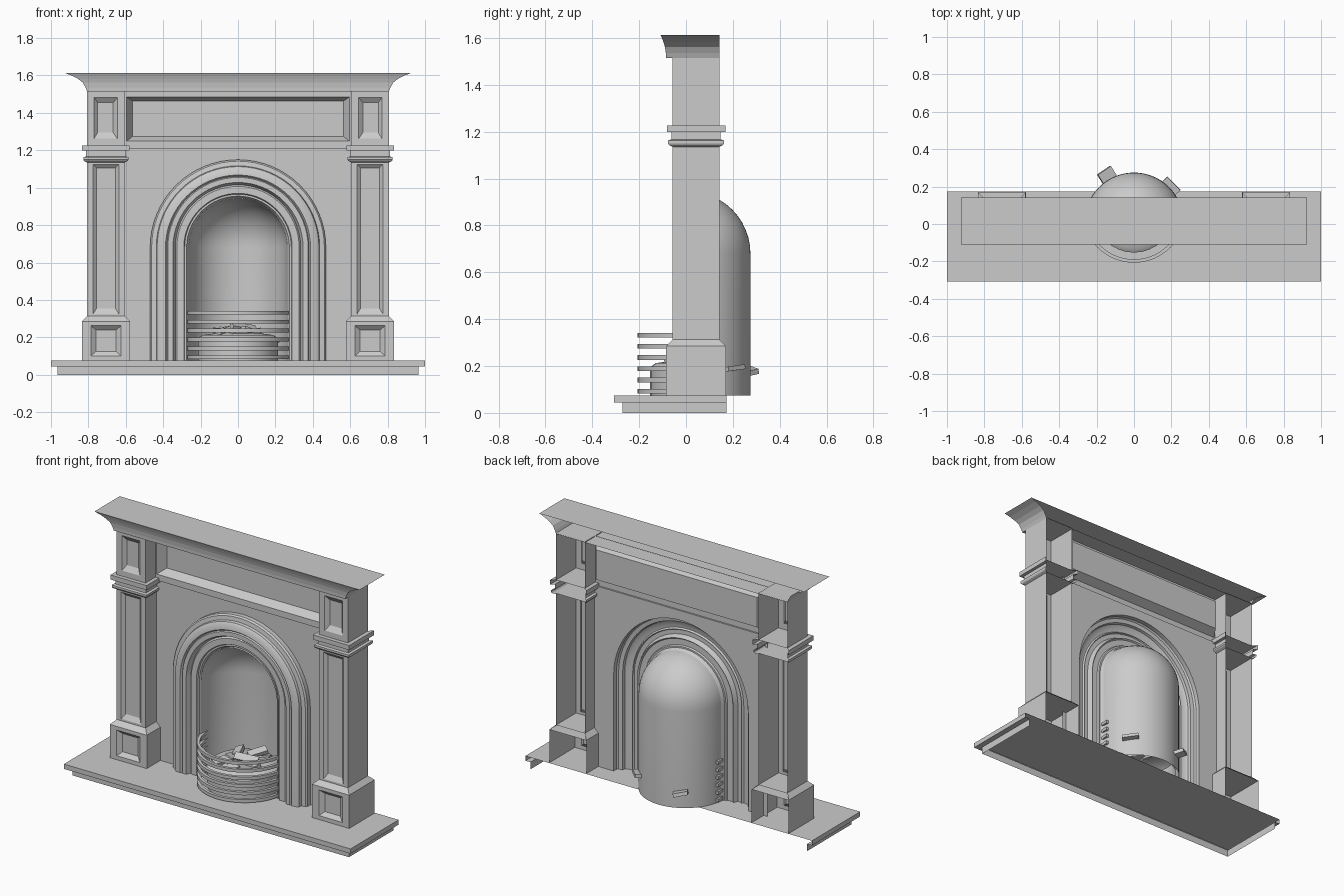
import bpy, bmesh, math, random
from mathutils import Matrix, Euler

if "Cube" in bpy.data.objects:
    bpy.data.objects.remove(bpy.data.objects["Cube"])

random.seed(4)
FLOOR = 0.075          # top of hearth
CZ = 0.68              # spring line of the arch


def make(name, verts, faces, mirror=False, smooth=False):
    me = bpy.data.meshes.new(name)
    me.from_pydata(verts, [], faces)
    bm = bmesh.new()
    bm.from_mesh(me)
    bmesh.ops.recalc_face_normals(bm, faces=bm.faces)
    bm.to_mesh(me)
    bm.free()
    ob = bpy.data.objects.new(name, me)
    bpy.context.collection.objects.link(ob)
    if mirror:
        ob.modifiers.new("mirror", 'MIRROR').use_mirror_merge = False
    if smooth:
        bpy.ops.object.select_all(action='DESELECT')
        ob.select_set(True)
        bpy.context.view_layer.objects.active = ob
        bpy.ops.object.shade_smooth_by_angle(angle=math.radians(32))
    return ob


def loft(rows, closed=False):
    """Join equal-length rows of points with quads."""
    n = len(rows[0])
    verts = [p for r in rows for p in r]
    faces = []
    for i in range(len(rows) - 1):
        for j in range(n if closed else n - 1):
            k = (j + 1) % n
            faces.append((i*n + j, i*n + k, (i+1)*n + k, (i+1)*n + j))
    return verts, faces


def shell(name, sections, bottom=False, top=False, **kw):
    """Open-backed stack of sections (x0, x1, yfront, yback, z)."""
    rows = [[(a, d, z), (a, c, z), (b, c, z), (b, d, z)] for a, b, c, d, z in sections]
    verts, faces = loft(rows)
    if bottom:
        faces.append((0, 1, 2, 3))
    if top:
        e = len(verts)
        faces.append((e-4, e-3, e-2, e-1))
    return make(name, verts, faces, **kw)


def panel(name, rects, **kw):
    """Nested rectangles (x0, x1, z0, z1, y), the last one filled."""
    rows = [[(a, y, c), (b, y, c), (b, y, d), (a, y, d)] for a, b, c, d, y in rects]
    verts, faces = loft(rows, closed=True)
    e = len(verts)
    faces.append((e-4, e-3, e-2, e-1))
    return make(name, verts, faces, **kw)


def arch(r, y, n=32):
    pts = [(-r, y, FLOOR)]
    pts += [(-r*math.cos(math.pi*i/n), y, CZ + r*math.sin(math.pi*i/n)) for i in range(n + 1)]
    return pts + [(r, y, FLOOR)]


# Hearth: stepped slab, open underneath and behind
shell("hearth", [(-.965, .965, -.272, .173, 0), (-.965, .965, -.272, .173, .045),
                 (-1, 1, -.307, .173, .045), (-1, 1, -.307, .173, FLOOR)], top=True)

# Pilasters: base block, shaft and top block with sunk panels
panel("pilaster_base", [(.577, .835, FLOOR, .285, .17), (.577, .835, FLOOR, .285, -.085),
                        (.625, .787, .1, .262, -.085), (.652, .76, .125, .24, -.065)], mirror=True)
shell("pilaster_base_slope", [(.577, .835, -.085, .17, .285), (.605, .807, -.057, .142, .313)], mirror=True)
panel("pilaster_shaft", [(.605, .807, .31, 1.14, .142), (.605, .807, .31, 1.14, -.057),
                         (.637, .775, .325, 1.125, -.057), (.656, .756, .355, 1.105, -.04)], mirror=True)
panel("pilaster_top_block", [(.605, .807, 1.225, 1.52, .142), (.605, .807, 1.225, 1.52, -.057),
                             (.645, .77, 1.262, 1.482, -.057), (.667, .75, 1.295, 1.455, -.037)], mirror=True)

# Capital bands
shell("capital_bands", [(.605, .807, -.057, .142, 1.135), (.59, .823, -.072, .158, 1.143),
                        (.585, .827, -.077, .162, 1.15), (.585, .827, -.077, .162, 1.163),
                        (.6, .812, -.062, .147, 1.167), (.6, .812, -.062, .147, 1.198),
                        (.58, .833, -.082, .168, 1.198), (.58, .833, -.082, .168, 1.227),
                        (.605, .807, -.057, .142, 1.227)], mirror=True)

# Breast wall with arched opening
W = .605
outline = arch(.47, .05) + [(W, .05, FLOOR), (W, .05, 1.21), (-W, .05, 1.21), (-W, .05, FLOOR)]
make("breast_wall", outline, [tuple(range(len(outline)))])

# Frieze with recessed panel
panel("frieze_panel", [(-W, W, 1.21, 1.52, .05), (-W, W, 1.21, 1.52, .04), (-.595, .595, 1.249, 1.484, .04),
                       (-.563, .563, 1.275, 1.463, .095)])

# Mantel shelf with cove moulding
cove = [(.807, -.085, 1.515), (.815, -.086, 1.535), (.83, -.09, 1.562),
        (.855, -.096, 1.582), (.89, -.103, 1.6), (.925, -.109, 1.613)]
shell("mantel_shelf", [(-x, x, y, .142, z) for x, y, z in cove], bottom=True, top=True)

# Arch moulding swept around the opening
profile = [(.47, .05), (.47, .022), (.462, .012), (.437, .008), (.433, -.008), (.42, -.018),
           (.388, -.022), (.38, -.012), (.375, -.02), (.348, -.02), (.335, .01),
           (.327, .0), (.29, .0), (.285, .01), (.275, .01), (.265, .03)]
make("arch_moulding", *loft([arch(r, y) for r, y in profile]), smooth=True)

# Firebox: half cylinder under a quarter dome
R, CY = .265, .01
prof = [(R, FLOOR), (R, CZ)] + [(R*math.cos(t*math.pi/24), CZ + R*math.sin(t*math.pi/24)) for t in range(1, 13)]
make("firebox", *loft([[(r*math.cos(math.pi*i/32), CY + r*math.sin(math.pi*i/32), z)
                        for i in range(33)] for r, z in prof]), smooth=True)

# Bowed grate bars
for k in range(6):
    z = .083 + k*.0477
    ring = []
    for r, h in ((.275, z), (.275, z + .02), (.257, z + .02), (.257, z), (.275, z)):
        ring.append([(r*math.cos(math.pi*i/28), .068 - r*math.sin(math.pi*i/28), h) for i in range(29)])
    verts, faces = loft(ring)
    faces += [(0, 29, 58, 87), (28, 57, 86, 115)]
    make("grate_bar", verts, faces, smooth=True)

# Ember bed
rows = [[(r*math.cos(math.pi*i/16), .06 + r*math.sin(math.pi*i/16), z) for i in range(32)]
        for r, z in ((.213, FLOOR), (.213, .195), (.19, .212), (.1, .225))]
verts, faces = loft(rows, closed=True)
faces.append(tuple(range(96, 128)))
make("ember_bed", verts, faces, smooth=True)


# Fuel chunks
def chunk(loc, size, rot):
    bm = bmesh.new()
    bmesh.ops.create_cube(bm, size=1)
    m = Matrix.LocRotScale(loc, Euler(rot), size)
    bmesh.ops.transform(bm, matrix=m, verts=bm.verts)
    me = bpy.data.meshes.new("fuel_chunk")
    bm.to_mesh(me)
    bm.free()
    bpy.context.collection.objects.link(bpy.data.objects.new("fuel_chunk", me))


chunk((-.145, .262, .18), (.085, .06, .022), (.2, .2, .6))
chunk((.195, .2, .19), (.1, .05, .02), (.1, .1, -.8))
chunk((.03, .04, .25), (.14, .05, .03), (.5, .15, .4))
for k in range(8):
    a = k*math.tau/8 + random.uniform(-.2, .2)
    rad = random.uniform(.07, .13)
    chunk((rad*math.cos(a), .05 + rad*math.sin(a), random.uniform(.222, .24)),
          (random.uniform(.08, .12), .05, .025),
          (random.uniform(-.4, .4), random.uniform(-.3, .3), random.uniform(0, 3)))
